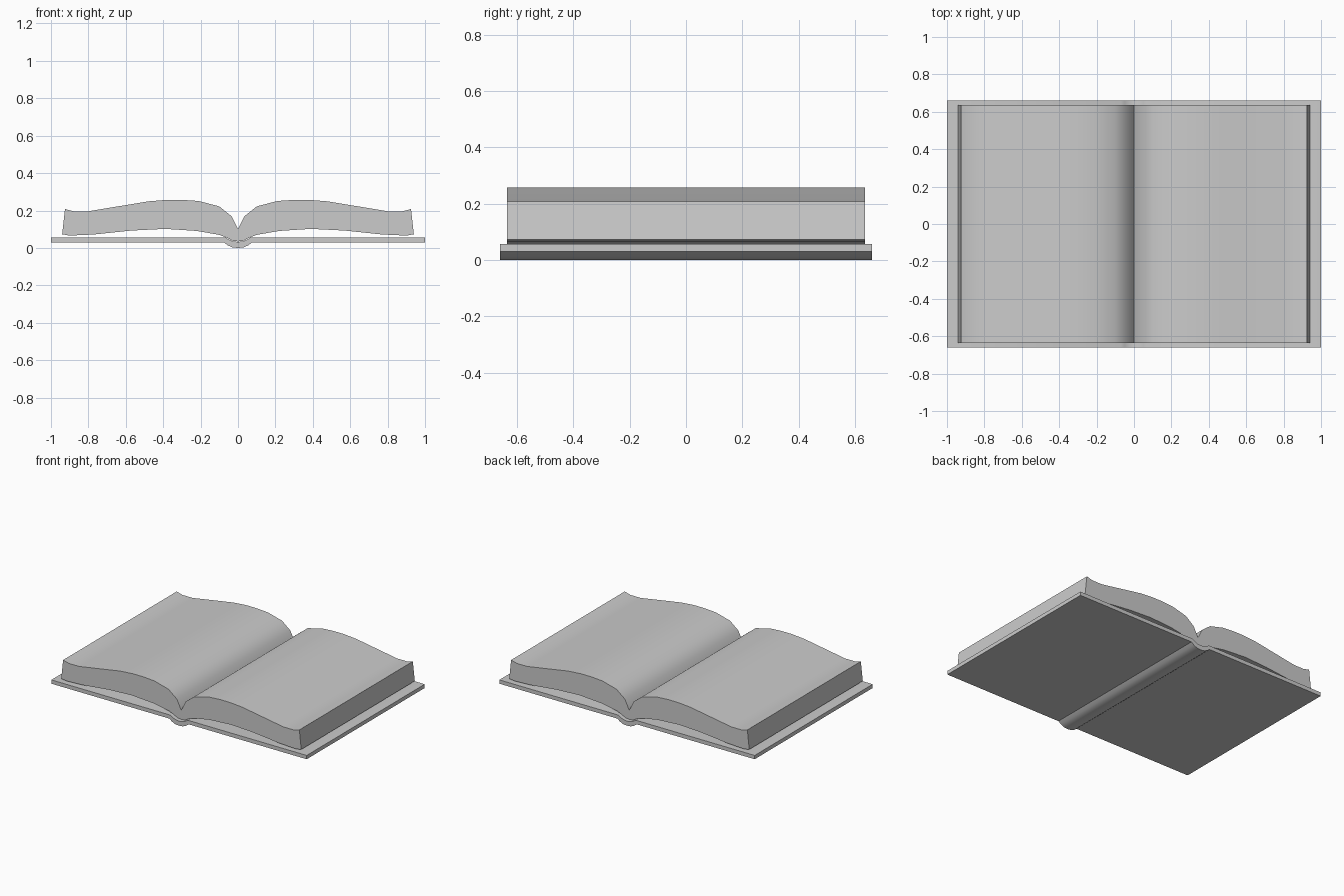
import bpy
import bmesh
from math import radians

cube = bpy.data.objects.get("Cube")
if cube:
    bpy.data.objects.remove(cube, do_unlink=True)

# One plain grey for the whole book
grey = bpy.data.materials.new("plain grey")
grey.use_nodes = True
colour = (0.6, 0.6, 0.6, 1)
grey.diffuse_color = colour
grey.node_tree.nodes["Principled BSDF"].inputs["Base Color"].default_value = colour


def extrude_profile(name, outline, half_depth):
    """Extrude an x-z outline along y into a closed solid."""
    bm = bmesh.new()
    face = bm.faces.new([bm.verts.new((x, -half_depth, z)) for x, z in outline])
    new = bmesh.ops.extrude_face_region(bm, geom=[face], use_keep_orig=True)["geom"]
    moved = [v for v in new if isinstance(v, bmesh.types.BMVert)]
    bmesh.ops.translate(bm, verts=moved, vec=(0, 2 * half_depth, 0))
    bmesh.ops.recalc_face_normals(bm, faces=bm.faces)
    mesh = bpy.data.meshes.new(name)
    bm.to_mesh(mesh)
    bm.free()
    mesh.materials.append(grey)
    obj = bpy.data.objects.new(name, mesh)
    bpy.context.collection.objects.link(obj)
    bpy.ops.object.select_all(action="DESELECT")
    obj.select_set(True)
    bpy.context.view_layer.objects.active = obj
    bpy.ops.object.shade_smooth_by_angle(angle=radians(30))
    return obj


def mirrored(half):
    """Complete a left-right symmetric line from its centre-to-edge half."""
    return [(-x, z) for x, z in reversed(half[1:])] + half


# Hard cover with the rounded spine below it
cover_top = [(0, 0.032), (0.03, 0.036), (0.05, 0.046), (0.07, 0.057), (1, 0.057)]
cover_bottom = [(0, 0), (0.03, 0.003), (0.055, 0.014), (0.075, 0.03), (1, 0.03)]
extrude_profile("cover", mirrored(cover_top) + mirrored(cover_bottom)[::-1], 0.66)

# Two swelling page blocks that meet in the gutter
page_top = [(0, 0.1), (0.035, 0.17), (0.1, 0.222), (0.21, 0.251), (0.3, 0.257),
            (0.38, 0.257), (0.48, 0.249), (0.8, 0.196), (0.88, 0.196), (0.925, 0.208)]
page_bottom = [(0, 0.035), (0.03, 0.039), (0.06, 0.055), (0.1, 0.07), (0.22, 0.091),
               (0.39, 0.102), (0.57, 0.093), (0.77, 0.072), (0.9, 0.066), (0.94, 0.073)]
extrude_profile("pages", mirrored(page_top) + mirrored(page_bottom)[::-1], 0.635)
